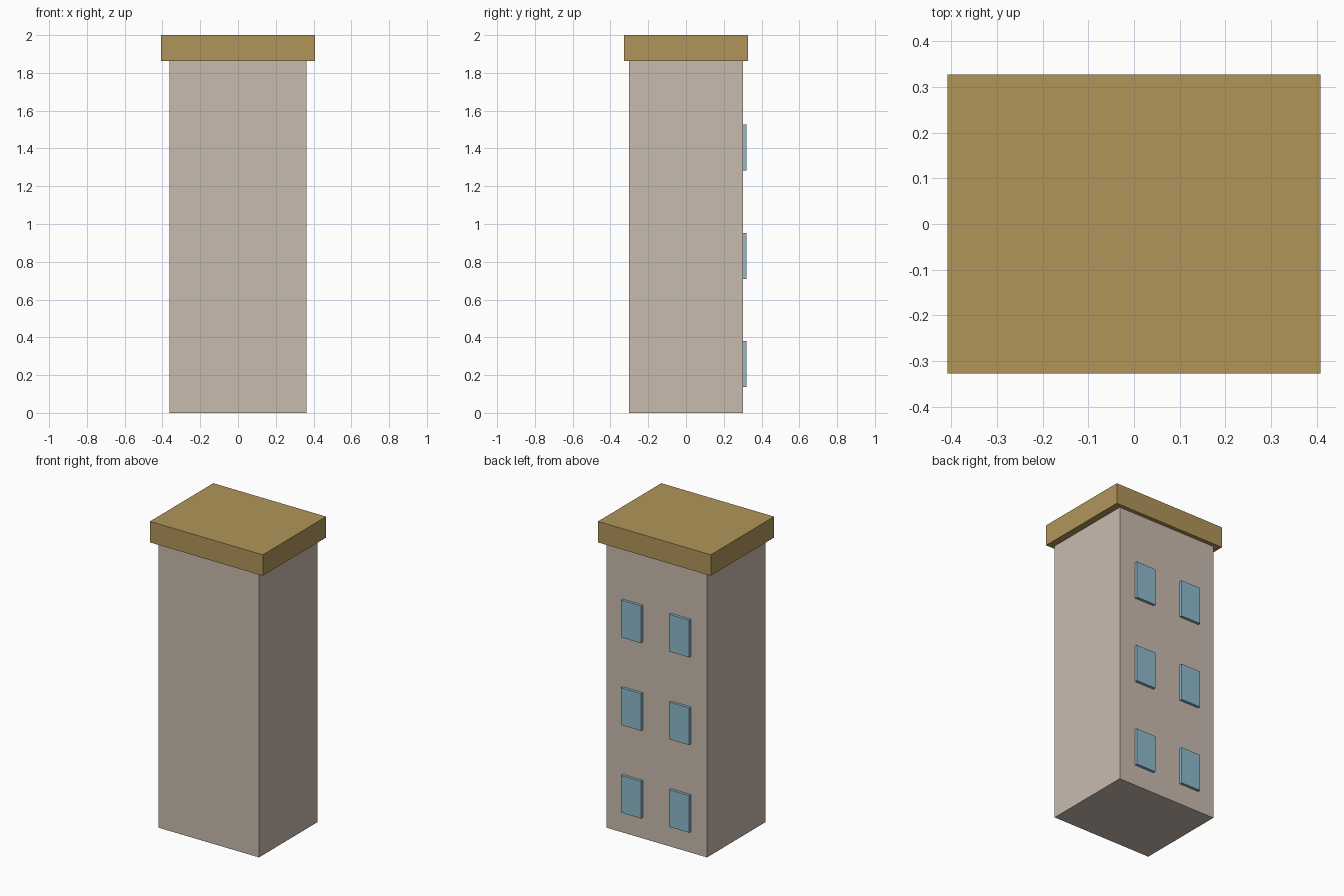
import bpy
import bmesh

if "Cube" in bpy.data.objects:
    bpy.data.objects.remove(bpy.data.objects["Cube"], do_unlink=True)


def linear(v):
    v /= 255
    return v / 12.92 if v <= 0.04045 else ((v + 0.055) / 1.055) ** 2.4


def material(name, rgb):
    colour = [linear(v) for v in rgb] + [1.0]
    mat = bpy.data.materials.new(name)
    mat.use_nodes = True
    mat.diffuse_color = colour
    mat.node_tree.nodes["Principled BSDF"].inputs["Base Color"].default_value = colour
    return mat


def box(name, low, high, mat):
    bm = bmesh.new()
    bmesh.ops.create_cube(bm, size=1)
    for v in bm.verts:
        v.co = [l + (c + 0.5) * (h - l) for c, l, h in zip(v.co, low, high)]
    mesh = bpy.data.meshes.new(name)
    bm.to_mesh(mesh)
    bm.free()
    mesh.materials.append(mat)
    obj = bpy.data.objects.new(name, mesh)
    bpy.context.collection.objects.link(obj)
    return obj


plaster = material("beige plaster", (201, 187, 174))
ochre = material("ochre roof", (177, 149, 90))
glass = material("pale blue glass", (142, 187, 204))

WALL_X, WALL_Y, ROOF_Z = 0.363, 0.301, 1.863

# Tower body and overhanging flat roof
box("tower_walls", (-WALL_X, -WALL_Y, 0), (WALL_X, WALL_Y, ROOF_Z), plaster)
box("roof_slab", (-0.408, -0.327, ROOF_Z), (0.408, 0.327, 2), ochre)

# Three floors with a pair of raised windows on the back wall
for floor in range(3):
    z = 0.137 + floor * 0.573
    for side, x in (("left", 0.174), ("right", -0.174)):
        box(f"window_{side}_floor_{floor + 1}",
            (x - 0.072, WALL_Y, z), (x + 0.072, WALL_Y + 0.018, z + 0.243), glass)
